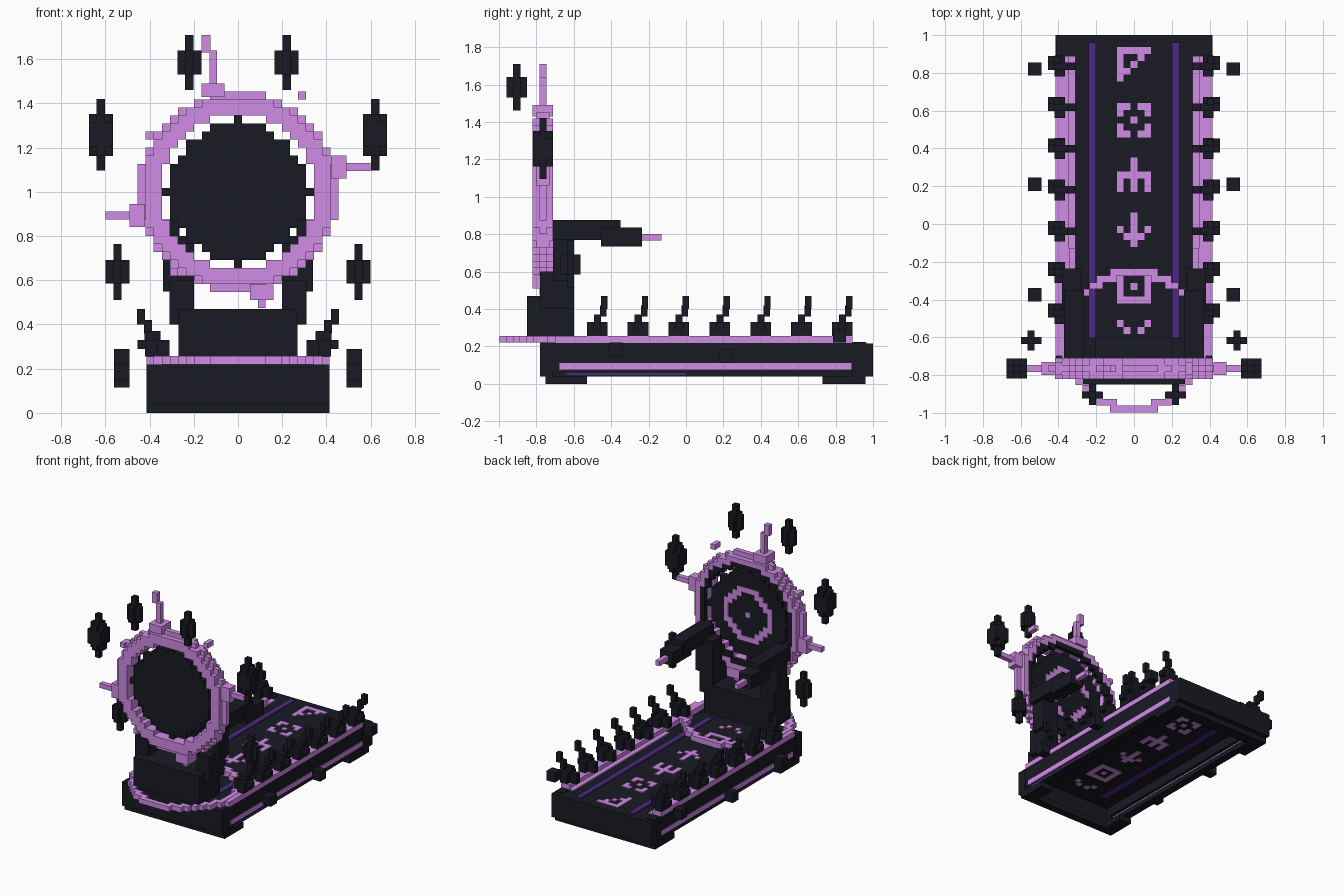
import bpy, bmesh, math

if "Cube" in bpy.data.objects:
    bpy.data.objects.remove(bpy.data.objects["Cube"])

S = 0.0363  # voxel size


def material(name, rgb):
    m = bpy.data.materials.new(name)
    m.diffuse_color = (*rgb, 1)
    m.use_nodes = True
    m.node_tree.nodes["Principled BSDF"].inputs["Base Color"].default_value = m.diffuse_color
    return m


BLACK = material("charcoal black", (0.0098, 0.0098, 0.0175))
LILAC = material("lilac", (0.63, 0.265, 0.79))
VIOLET = material("deep violet", (0.075, 0.022, 0.22))


def finish(name, bm, mat):
    me = bpy.data.meshes.new(name)
    bm.to_mesh(me)
    bm.free()
    me.materials.append(mat)
    ob = bpy.data.objects.new(name, me)
    bpy.context.collection.objects.link(ob)


def boxes(name, mat, *bounds, mirror=False):
    """Boxes given as (x0, x1, y0, y1, z0, z1), optionally mirrored in x."""
    bm = bmesh.new()
    allb = list(bounds)
    if mirror:
        allb += [(-b[1], -b[0], *b[2:]) for b in bounds]
    for b in allb:
        v = bmesh.ops.create_cube(bm, size=1)["verts"]
        for p in v:
            p.co = [(b[2 * i] + b[2 * i + 1]) / 2 + p.co[i] * (b[2 * i + 1] - b[2 * i])
                    for i in range(3)]
    finish(name, bm, mat)


def plate(name, mat, cells, centre, d0, d1, upright):
    """Extrude a set of square cells along y (upright) or z (flat)."""
    cells = set(cells)
    bm = bmesh.new()

    def face(pts):
        vs = []
        for a, b, d in pts:
            a, b = centre[0] + a * S, centre[1] + b * S
            vs.append(bm.verts.new((a, d, b) if upright else (a, b, d)))
        bm.faces.new(vs[::-1] if upright else vs)

    for i, j in cells:
        c = [(i - .5, j - .5), (i + .5, j - .5), (i + .5, j + .5), (i - .5, j + .5)]
        face([(*p, d1) for p in c])
        face([(*p, d0) for p in reversed(c)])
        for k, n in enumerate([(0, -1), (1, 0), (0, 1), (-1, 0)]):
            if (i + n[0], j + n[1]) not in cells:
                p, q = c[k], c[(k + 1) % 4]
                face([(*p, d0), (*q, d0), (*q, d1), (*p, d1)])
    finish(name, bm, mat)


def annulus(r0, r1):
    n = range(-14, 15)
    return {(i, j) for i in n for j in n if r0 <= math.hypot(i, j) <= r1}


# platform frame, open underneath
boxes("platform_floor", BLACK, (-.35, .35, -.72, .965, .175, .215))
boxes("side_beam", BLACK, (.345, .41, -.72, .965, .105, .22), (.345, .41, -.72, -.67, .07, .11),
      (.345, .405, -.72, .9, .04, .075), mirror=True)
boxes("end_beams", BLACK, (-.415, .415, -.78, -.71, .04, .22),
      (-.415, .415, .885, 1.0, .04, .178), (-.415, .415, .96, 1.0, .178, .215),
      (-.415, .415, -.75, -.69, 0, .04), (-.415, .415, .87, .96, 0, .04))
boxes("corner_feet", BLACK, (.31, .415, -.75, -.53, 0, .042), (.31, .415, .73, .96, 0, .042),
      mirror=True)
boxes("side_stripe", LILAC, (.37, .415, -.675, .885, .073, .11), mirror=True)
boxes("lower_stripe", VIOLET, (.39, .41, -.64, 0, .047, .058), mirror=True)
boxes("rail_trim", LILAC, (.345, .415, -.70, .89, .218, .255), mirror=True)
boxes("inner_trim", LILAC, (.31, .345, -.25, .89, .21, .225), mirror=True)
boxes("floor_stripe", VIOLET, (.2, .24, -.6, .96, .168, .224), mirror=True)

# abstract marks inlaid through the floor
marks = [
    (.845, "##### #..#. #.#.. ##... #...."),
    (.55, "##.## #...# ..#.. #...# ##.##"),
    (.26, "..#.. ..#.. ##### #.#.# #.#.#"),
    (-.03, "..#.. ..#.. ..#.. #.#.# .###."),
    (-.33, "##### #...# #.#.# #...# #####"),
    (-.6, "#...# .#.#. ..... ..... ....."),
]
marks[3] = (-.03, "..#.. ..#.. #.#.# .###. ..#..")
for n, (y, rows) in enumerate(marks):
    cells = {(i - 2, 2 - j) for j, row in enumerate(rows.split())
             for i, ch in enumerate(row) if ch == "#"}
    plate(f"floor_mark_{n}", LILAC, cells, (0, y), .17, .222, False)

# leaning claws along both rails
for n in range(7):
    y = -.475 + n * .2185
    boxes(f"rail_claw_{n}", BLACK,
          (.345, .455, y - .02, y + .02, .29, .33),
          (.365, .42, y - .055, y + .055, .255, .33),
          (.31, .38, y - .02, y + .02, .255, .33),
          (.35, .423, y - .018, y + .02, .33, .37),
          (.39, .425, y + .015, y + .05, .36, .42),
          (.42, .456, y + .02, y + .054, .40, .47), mirror=True)

# small floating cubes beside the platform
for n, (y, z) in enumerate([(.82, .22), (.21, .115), (-.375, .15)]):
    boxes(f"side_cube_{n}", BLACK, (.49, .56, y - .035, y + .035, z, z + .07), mirror=True)

# ring lying around the seat base
plate("floor_ring", LILAC, annulus(9.3, 10.55), (0, -.617), .22, .257, False)

# seat base, pillars and arms
boxes("seat_base", BLACK, (-.27, .27, -.85, -.6, .25, .47))
boxes("pillar", BLACK, (.2, .31, -.78, -.6, .40, .60),
      (.2, .34, -.71, -.6, .55, .80), mirror=True)
boxes("arm", BLACK, (.265, .37, -.71, -.35, .77, .875),
      (.275, .38, -.455, -.235, .735, .835), mirror=True)
boxes("arm_tip", LILAC, (.31, .345, -.235, -.13, .765, .80), mirror=True)

# upright ring in three layers, with a disc inside
plate("ring_front", LILAC, annulus(9.6, 11.9), (0, 1), -.82, -.783, True)
plate("ring_middle", LILAC, annulus(9.6, 12.4), (0, 1), -.783, -.747, True)
plate("ring_back", LILAC, annulus(10.7, 11.9), (0, 1), -.747, -.71, True)
plate("ring_back_lining", BLACK, annulus(9.6, 10.699), (0, 1), -.747, -.712, True)
teeth = {(9, 0), (-9, 0), (0, 9), (0, -9)}
plate("disc", BLACK, annulus(0, 8.6) | teeth, (0, 1), -.79, -.74, True)
plate("disc_emblem", LILAC, annulus(4.2, 5.4) | {(0, 0)}, (0, 1), -.742, -.733, True)
studs = {(8, 12), (-11, 7), (-8, -10), (10, -7)}
plate("ring_studs", LILAC, studs, (0, 1), -.80, -.73, True)

# four stepped spikes in a pinwheel
y0, y1 = -.783, -.747
boxes("ring_spikes", LILAC,
      (-.165, -.125, y0, y1, 1.63, 1.71), (-.13, -.094, y0, y1, 1.44, 1.64),
      (-.165, -.06, -.82, -.71, 1.43, 1.49),
      (.45, .60, y0, y1, 1.095, 1.13), (.42, .49, -.80, -.73, 1.06, 1.165),
      (-.60, -.44, y0, y1, .875, .91), (-.49, -.42, -.80, -.73, .84, .945),
      (.09, .125, y0, y1, .475, .55), (.055, .16, -.82, -.71, .51, .58))

# floating crystals around the ring
for n, (x, y, z, body, core) in enumerate([
        (.22, -.905, 1.585, .055, .125), (.62, -.765, 1.258, .095, .162),
        (.545, -.617, .638, .053, .127)]):
    w, c = .054, .019
    parts = [(x - w, x + w, y - c, y + c, z - body, z + body),
             (x - c, x + c, y - w, y + w, z - body, z + body),
             (x - c, x + c, y - c, y + c, z - core, z + core)]
    if n == 1:
        parts.append((x - w, x + w, y - w, y + w, z - .055, z + .055))
    boxes(f"floating_crystal_{n}", BLACK, *parts, mirror=True)
